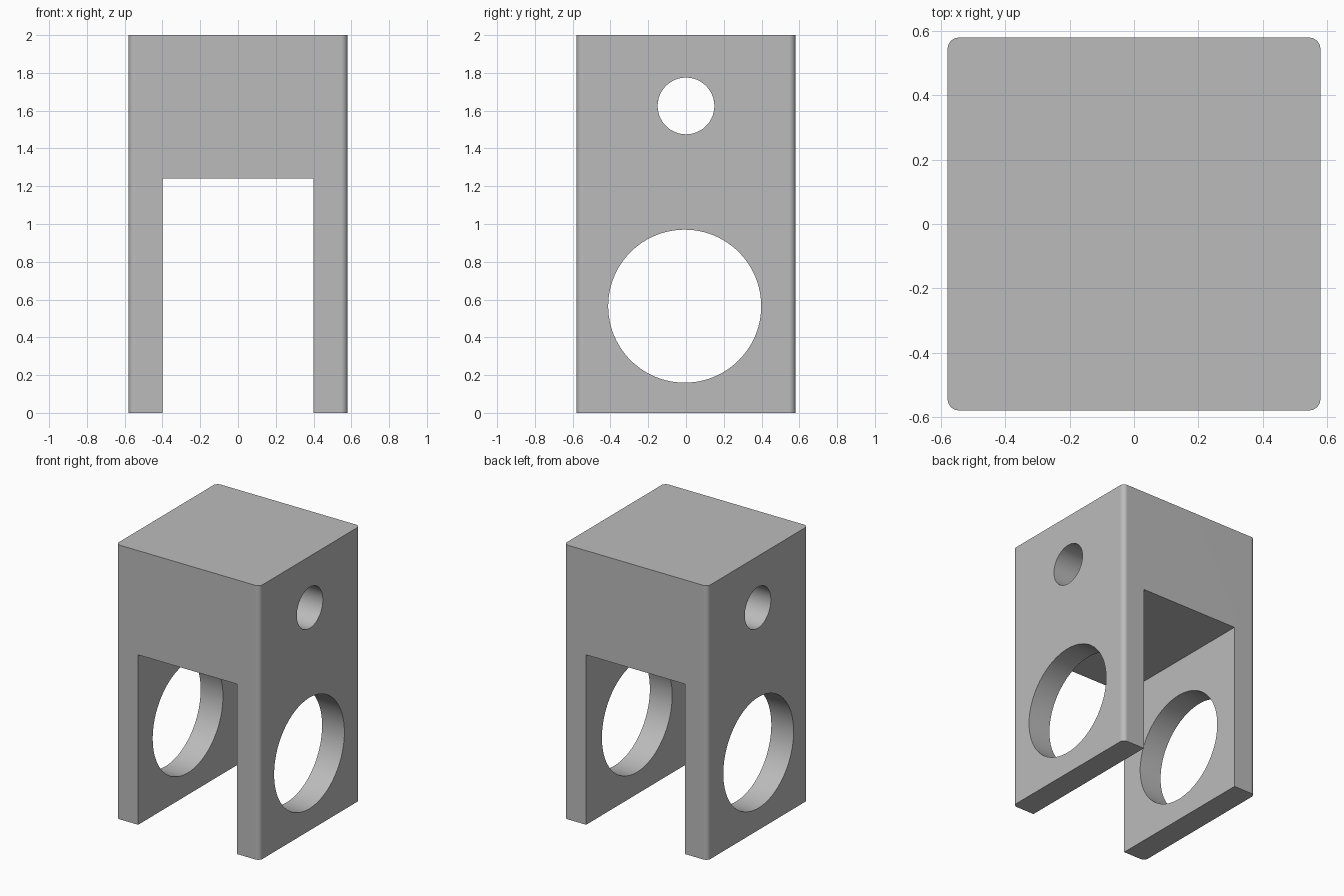
import bpy
import bmesh
import math
from mathutils import Matrix

if "Cube" in bpy.data.objects:
    bpy.data.objects.remove(bpy.data.objects["Cube"])

WIDTH, HEIGHT = 1.16, 2.0
CORNER = 0.035
SLOT_WIDTH, SLOT_TOP = 0.80, 1.24


def add_object(name, bm):
    mesh = bpy.data.meshes.new(name)
    bm.to_mesh(mesh)
    bm.free()
    obj = bpy.data.objects.new(name, mesh)
    bpy.context.collection.objects.link(obj)
    return obj


def box(name, size, centre, corner=0):
    """Box with optionally rounded vertical edges."""
    bm = bmesh.new()
    bmesh.ops.create_cube(bm, size=1)
    bmesh.ops.scale(bm, vec=size, verts=bm.verts)
    bmesh.ops.translate(bm, vec=centre, verts=bm.verts)
    if corner:
        upright = [e for e in bm.edges
                   if abs(e.verts[0].co.z - e.verts[1].co.z) > 0.1]
        bmesh.ops.bevel(bm, geom=upright, offset=corner, segments=8,
                        profile=0.5, affect='EDGES')
    return add_object(name, bm)


def cross_cylinder(name, radius, y, z):
    """Cylinder lying along x, long enough to pierce the block."""
    bm = bmesh.new()
    bmesh.ops.create_cone(bm, cap_ends=True, segments=96, radius1=radius,
                          radius2=radius, depth=WIDTH * 2,
                          matrix=Matrix.Translation((0, y, z))
                          @ Matrix.Rotation(math.pi / 2, 4, 'Y'))
    return add_object(name, bm)


# Rounded block
block = box("forked_block", (WIDTH, WIDTH, HEIGHT), (0, 0, HEIGHT / 2), CORNER)

# Fork slot, axle holes and pin hole
cutters = [
    box("slot_cutter", (SLOT_WIDTH, WIDTH * 2, SLOT_TOP * 2), (0, 0, 0)),
    cross_cylinder("axle_hole_cutter", 0.405, -0.007, 0.565),
    cross_cylinder("pin_hole_cutter", 0.15, 0, 1.625),
]

bpy.ops.object.select_all(action='DESELECT')
block.select_set(True)
bpy.context.view_layer.objects.active = block
for cutter in cutters:
    cut = block.modifiers.new(cutter.name, 'BOOLEAN')
    cut.operation = 'DIFFERENCE'
    cut.solver = 'EXACT'
    cut.object = cutter
    bpy.ops.object.modifier_apply(modifier=cut.name)
    bpy.data.objects.remove(cutter)

# Smooth curves, flat planes
bpy.ops.object.shade_smooth_by_angle(angle=math.radians(30))
normals = block.modifiers.new("flat_planes", 'WEIGHTED_NORMAL')
normals.keep_sharp = True

# Plain grey material
grey = bpy.data.materials.new("plain_grey")
grey.use_nodes = True
colour = (0.5, 0.5, 0.5, 1)
grey.diffuse_color = colour
grey.node_tree.nodes["Principled BSDF"].inputs["Base Color"].default_value = colour
block.data.materials.clear()
block.data.materials.append(grey)
for face in block.data.polygons:
    face.material_index = 0
